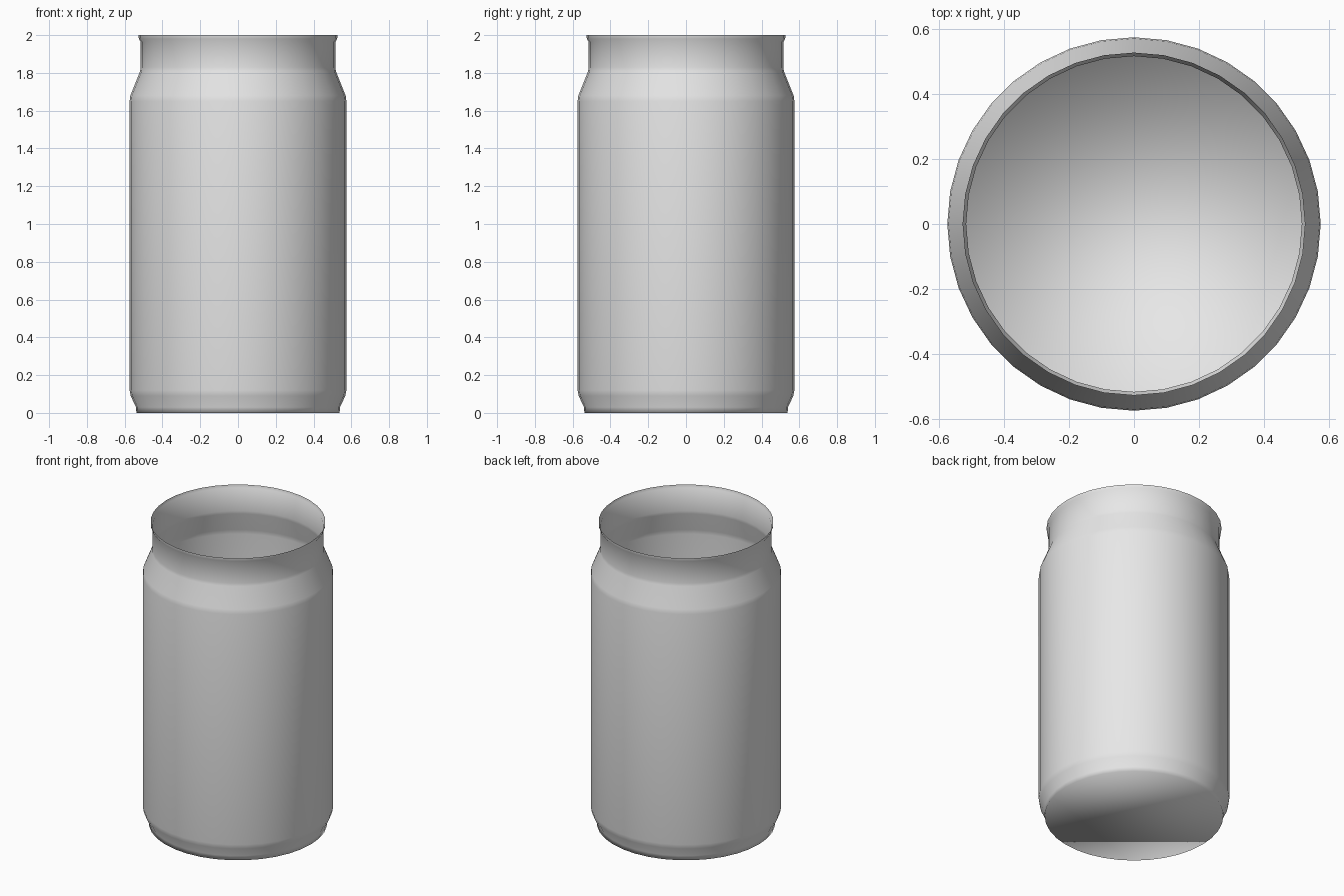
import bpy, bmesh, math

if "Cube" in bpy.data.objects:
    bpy.data.objects.remove(bpy.data.objects["Cube"])

SIDES = 36

# can silhouette as (radius, height), bottom to top
PROFILE = [
    (0.538, 0.0), (0.54, 0.03),            # foot
    (0.568, 0.09), (0.574, 0.12),          # lower bevel
    (0.574, 1.65), (0.57, 1.68),           # straight wall
    (0.518, 1.81), (0.516, 1.83),          # shoulder
    (0.516, 1.965), (0.525, 1.98), (0.527, 2.0),  # neck and flared rim
]

metal = bpy.data.materials.new("light_grey_metal")
metal.diffuse_color = (0.8, 0.8, 0.8, 1)
metal.use_nodes = True
metal.node_tree.nodes["Principled BSDF"].inputs["Base Color"].default_value = metal.diffuse_color

# open, thin-walled can body with a flat floor
bm = bmesh.new()
rings = []
for r, z in PROFILE:
    rings.append([bm.verts.new((r * math.cos(2 * math.pi * i / SIDES),
                                r * math.sin(2 * math.pi * i / SIDES), z))
                  for i in range(SIDES)])
for low, high in zip(rings, rings[1:]):
    for i in range(SIDES):
        j = (i + 1) % SIDES
        bm.faces.new((low[i], low[j], high[j], high[i]))
bm.faces.new(rings[0][::-1])

mesh = bpy.data.meshes.new("can_body")
bm.to_mesh(mesh)
bm.free()
mesh.materials.append(metal)
for p in mesh.polygons:
    p.use_smooth = True
can = bpy.data.objects.new("can_body", mesh)
bpy.context.collection.objects.link(can)
